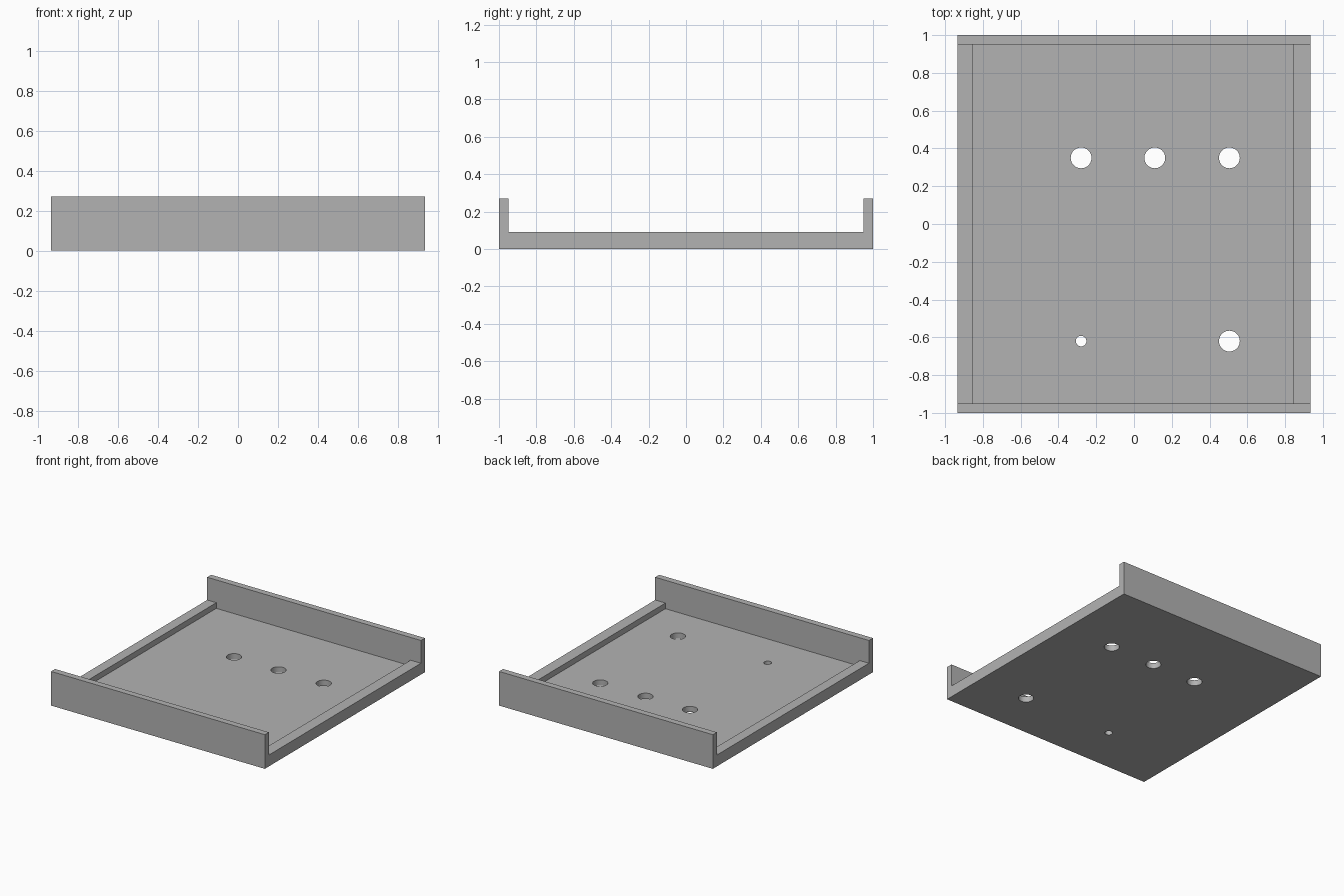
import bpy

if "Cube" in bpy.data.objects:
    bpy.data.objects.remove(bpy.data.objects["Cube"], do_unlink=True)

HALF_WIDTH, HALF_DEPTH, HEIGHT = 0.935, 1.0, 0.27
INNER_Y, RAIL_TOP, FLOOR_TOP = 0.95, 0.09, 0.045

grey = bpy.data.materials.new("plain grey")
grey.use_nodes = True
colour = (0.45, 0.45, 0.45, 1)
grey.diffuse_color = colour
grey.node_tree.nodes["Principled BSDF"].inputs["Base Color"].default_value = colour


def box(name, low, high):
    centre = [(a + b) / 2 for a, b in zip(low, high)]
    bpy.ops.mesh.primitive_cube_add(size=1, location=centre)
    ob = bpy.context.object
    ob.name = name
    ob.scale = [b - a for a, b in zip(low, high)]
    bpy.ops.object.transform_apply(location=True, rotation=False, scale=True)
    ob.data.materials.append(grey)
    return ob


def cut(body, cutter):
    cutter.hide_render = True
    mod = body.modifiers.new(cutter.name, "BOOLEAN")
    mod.operation, mod.solver, mod.object = "DIFFERENCE", "EXACT", cutter
    bpy.context.view_layer.objects.active = body
    bpy.ops.object.modifier_apply(modifier=mod.name)
    bpy.data.objects.remove(cutter, do_unlink=True)


# Solid block that becomes the tray
tray = box("tray", (-HALF_WIDTH, -HALF_DEPTH, 0), (HALF_WIDTH, HALF_DEPTH, HEIGHT))

# Open channel between the front and back walls
cut(tray, box("channel_cutter", (-1.2, -INNER_Y, RAIL_TOP), (1.2, INNER_Y, 0.5)))

# Recessed floor between the low side rails
cut(tray, box("floor_cutter", (-0.855, -INNER_Y, FLOOR_TOP), (0.845, INNER_Y, 0.5)))

# Round holes through the floor
holes = [(-0.28, 0.35, 0.055), (0.11, 0.35, 0.055), (0.505, 0.35, 0.055),
         (0.505, -0.62, 0.055), (-0.28, -0.62, 0.028)]
for x, y, radius in holes:
    bpy.ops.mesh.primitive_cylinder_add(vertices=48, radius=radius, depth=0.4,
                                        location=(x, y, 0))
    drill = bpy.context.object
    drill.name = "hole_cutter"
    drill.data.materials.append(grey)
    cut(tray, drill)

# Smooth hole walls, sharp edges elsewhere
bpy.ops.object.select_all(action="DESELECT")
tray.select_set(True)
bpy.context.view_layer.objects.active = tray
bpy.ops.object.shade_smooth_by_angle()
